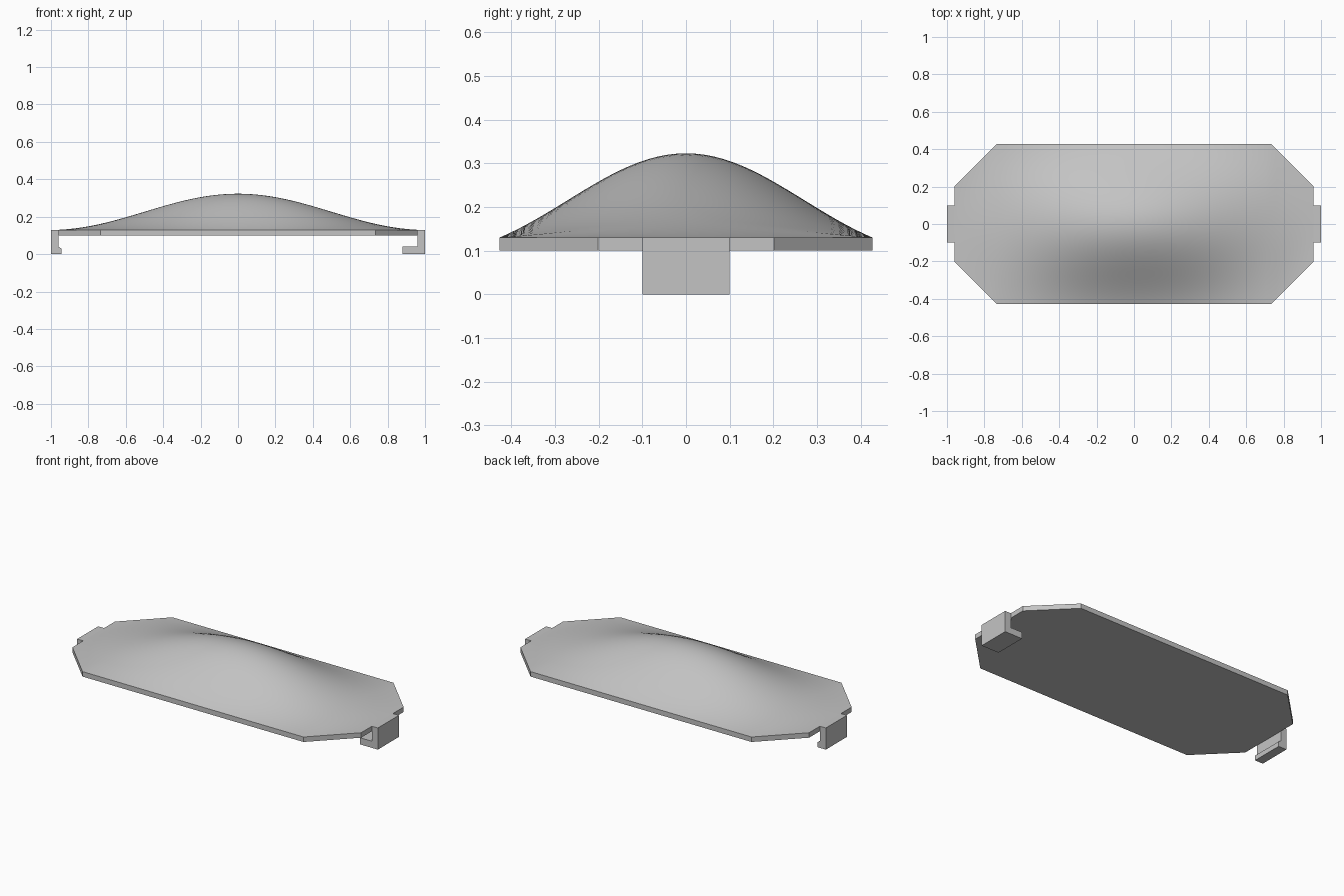
import bpy, bmesh
from math import cos, pi, radians

old = bpy.data.objects.get("Cube")
if old:
    bpy.data.objects.remove(old, do_unlink=True)

grey = bpy.data.materials.new("light_grey")
grey.use_nodes = True
grey.diffuse_color = (0.55, 0.55, 0.55, 1)
grey.node_tree.nodes["Principled BSDF"].inputs["Base Color"].default_value = grey.diffuse_color

HALF_X, HALF_Y, CORNER_X = 0.96, 0.427, 0.735
BASE_Z, RIM_Z, RISE = 0.10, 0.13, 0.193


def finish(bm, name):
    bmesh.ops.recalc_face_normals(bm, faces=bm.faces[:])
    mesh = bpy.data.meshes.new(name)
    bm.to_mesh(mesh)
    bm.free()
    mesh.materials.append(grey)
    obj = bpy.data.objects.new(name, mesh)
    bpy.context.collection.objects.link(obj)
    return obj


def bump(t, straight):
    """Bell falling from one to zero; 'straight' sets how steeply it meets the rim."""
    bell = 0.5 * (1 + cos(pi * t))
    return (1 - straight) * bell + straight * cos(pi * t / 2)


def half_width(x):
    return HALF_Y - max(0, abs(x) - CORNER_X)


# Domed cover: an eight-sided grid raised in the middle
ends = [CORNER_X + (HALF_X - CORNER_X) * i / 8 for i in range(1, 9)]
middle = [CORNER_X * i / 24 for i in range(-24, 25)]
stations = [-x for x in reversed(ends)] + middle + ends
across = [i / 20 for i in range(-20, 21)]

bm = bmesh.new()
rows = []
for x in stations:
    height = RISE * bump(x / HALF_X, 0.15)
    rows.append([bm.verts.new((x, v * half_width(x), RIM_Z + height * bump(v, 0.6)))
                 for v in across])
for a, b in zip(rows, rows[1:]):
    for j in range(len(across) - 1):
        bm.faces.new((a[j], b[j], b[j + 1], a[j + 1]))

# Rim wall and flat underside
rim = [e for e in bm.edges if e.is_boundary]
wall = bmesh.ops.extrude_edge_only(bm, edges=rim)["geom"]
for v in wall:
    if isinstance(v, bmesh.types.BMVert):
        v.co.z = BASE_Z
bmesh.ops.contextual_create(bm, geom=[e for e in bm.edges if e.is_boundary])
cover = finish(bm, "domed_cover")
bpy.context.view_layer.objects.active = cover
cover.select_set(True)
bpy.ops.object.shade_smooth_by_angle(angle=radians(20))


# End clips: hooked side profiles extruded across the width
def clip(name, profile):
    bm = bmesh.new()
    face = bm.faces.new([bm.verts.new((x, -0.1, z)) for x, z in profile])
    new = bmesh.ops.extrude_face_region(bm, geom=[face])["geom"]
    bmesh.ops.translate(bm, vec=(0, 0.2, 0),
                        verts=[g for g in new if isinstance(g, bmesh.types.BMVert)])
    return finish(bm, name)


clip("left_clip", [(1, 0), (1, RIM_Z), (HALF_X, RIM_Z), (HALF_X, 0.04),
                   (0.88, 0.04), (0.88, 0)])
clip("right_clip", [(-1, 0), (-1, RIM_Z), (-HALF_X, RIM_Z), (-HALF_X, 0.04),
                    (-0.945, 0.03), (-0.945, 0)])
